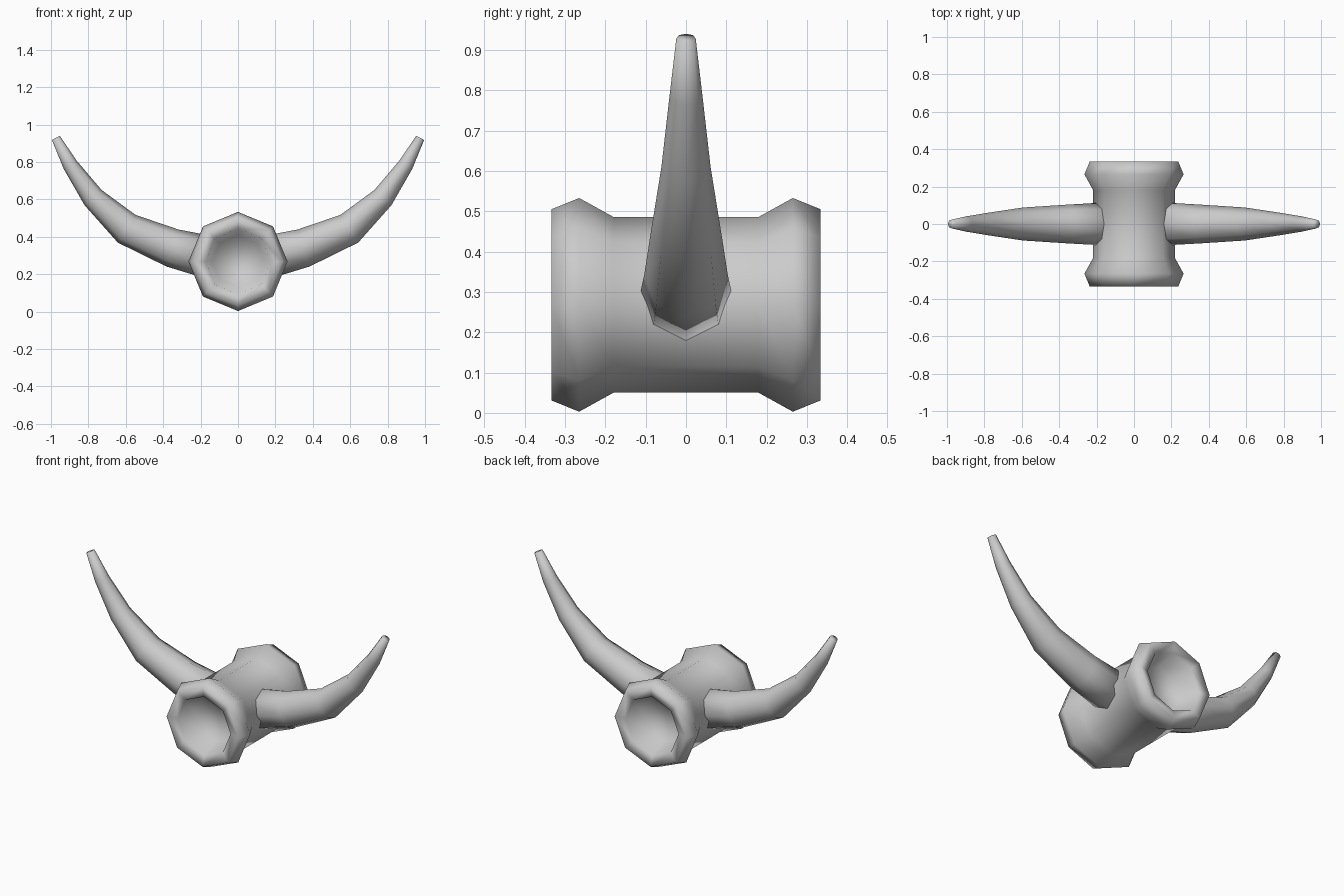
import bpy
import bmesh
import math
from mathutils import Vector

cube = bpy.data.objects.get("Cube")
if cube:
    bpy.data.objects.remove(cube, do_unlink=True)

SIDES = 8

grey = bpy.data.materials.new("plain grey")
grey.use_nodes = True
grey.diffuse_color = (0.6, 0.6, 0.6, 1)
grey.node_tree.nodes["Principled BSDF"].inputs["Base Color"].default_value = (0.6, 0.6, 0.6, 1)


def lofted(name, sections, side):
    """Skin octagonal rings; each section is (centre, axis, radius)."""
    bm = bmesh.new()
    rings = []
    for centre, axis, radius in sections:
        side_dir = Vector(side)
        up = side_dir.cross(Vector(axis)).normalized()
        ring = []
        for i in range(SIDES):
            a = math.tau * i / SIDES
            ring.append(bm.verts.new(Vector(centre) + radius * (math.cos(a) * up + math.sin(a) * side_dir)))
        rings.append(ring)
    for low, high in zip(rings, rings[1:]):
        for i in range(SIDES):
            j = (i + 1) % SIDES
            bm.faces.new((low[i], low[j], high[j], high[i]))
    bm.faces.new(rings[0])
    bm.faces.new(rings[-1])
    bmesh.ops.recalc_face_normals(bm, faces=bm.faces)
    for face in bm.faces:
        face.smooth = True
    mesh = bpy.data.meshes.new(name)
    bm.to_mesh(mesh)
    bm.free()
    mesh.materials.append(grey)
    obj = bpy.data.objects.new(name, mesh)
    bpy.context.collection.objects.link(obj)
    return obj


# Barrel with flared collars and a hollow at each end: (y, radius)
half = [(0.20, 0.14), (0.32, 0.175), (0.334, 0.237), (0.265, 0.265), (0.18, 0.218)]
profile = [(-y, r) for y, r in half] + [(y, r) for y, r in reversed(half)]
lofted("barrel", [((0, y, 0.268), (0, 1, 0), r) for y, r in profile], (1, 0, 0))

# Curved tapering horns: (x, z, radius)
path = [(0.10, 0.278, 0.118), (0.35, 0.34, 0.104), (0.595, 0.443, 0.088),
        (0.775, 0.61, 0.061), (0.897, 0.785, 0.041), (0.974, 0.929, 0.024)]
for name, s in (("left_horn", 1), ("right_horn", -1)):
    points = [Vector((s * x, 0, z)) for x, z, r in path]
    sections = []
    for i, p in enumerate(points):
        before = (p - points[max(i - 1, 0)]).normalized()
        after = (points[min(i + 1, len(points) - 1)] - p).normalized()
        sections.append((p, before + after, path[i][2]))
    lofted(name, sections, (0, 1, 0))
